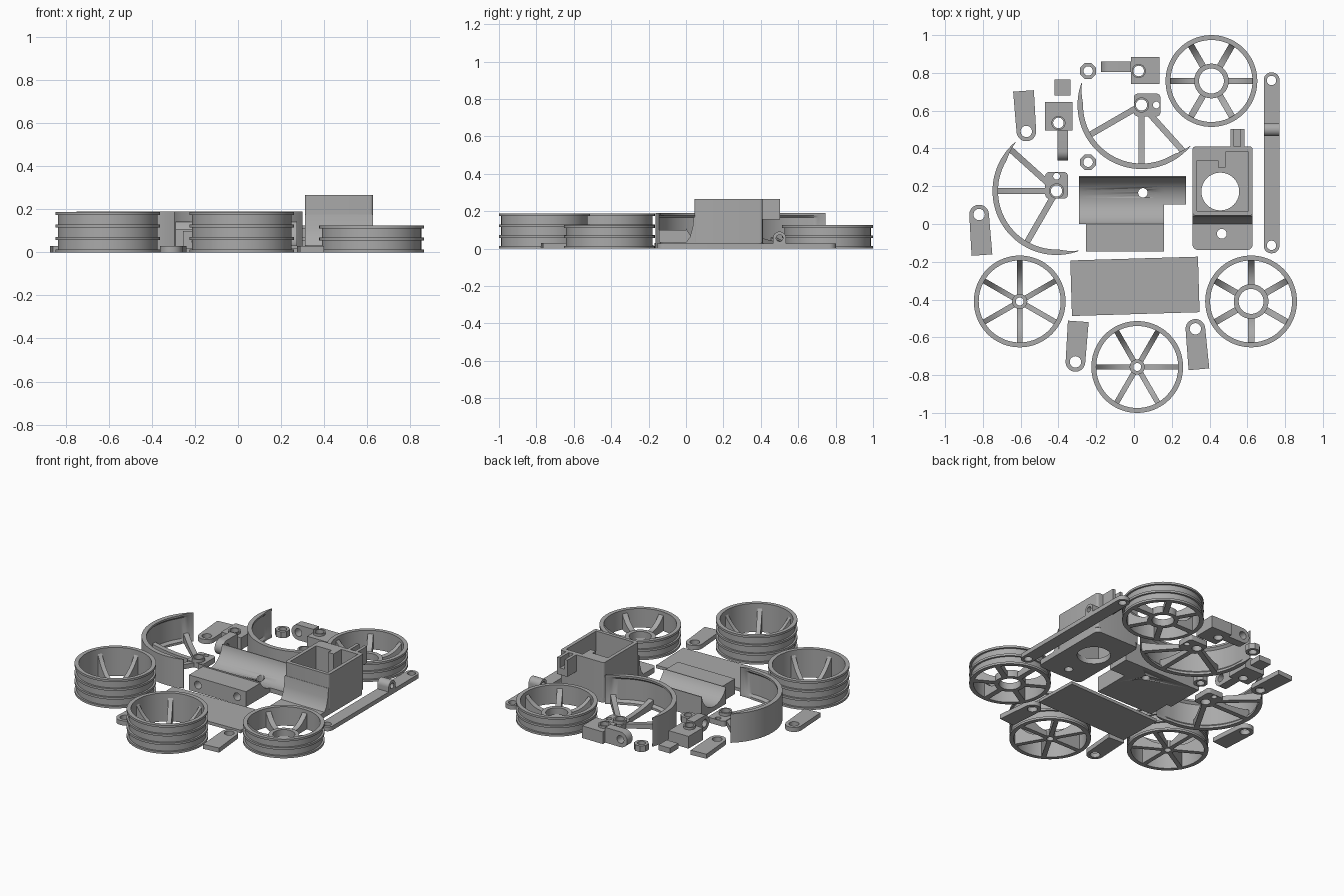
import bpy, bmesh
from math import sin, cos, pi, radians
from mathutils import Matrix

cube = bpy.data.objects.get("Cube")
if cube:
    bpy.data.objects.remove(cube)

grey = bpy.data.materials.new("plain grey")
grey.use_nodes = True
grey.diffuse_color = (0.4, 0.4, 0.4, 1)
grey.node_tree.nodes["Principled BSDF"].inputs["Base Color"].default_value = (0.4, 0.4, 0.4, 1)

# Profile planes: XZ extrudes along y, YZ extrudes along x, SWAP mirrors x and y
FLAT = Matrix.Identity(4)
XZ = Matrix(((1, 0, 0, 0), (0, 0, 1, 0), (0, 1, 0, 0), (0, 0, 0, 1)))
YZ = Matrix(((0, 0, 1, 0), (1, 0, 0, 0), (0, 1, 0, 0), (0, 0, 0, 1)))
SWAP = Matrix(((0, 1, 0, 0), (1, 0, 0, 0), (0, 0, 1, 0), (0, 0, 0, 1)))


def move(x, y, z=0):
    return Matrix.Translation((x, y, z))


def turn(degrees):
    return Matrix.Rotation(radians(degrees), 4, 'Z')


def finish(name, bm, matrix):
    bm.transform(matrix)
    bmesh.ops.recalc_face_normals(bm, faces=bm.faces[:])
    mesh = bpy.data.meshes.new(name)
    bm.to_mesh(mesh)
    bm.free()
    mesh.materials.append(grey)
    for p in mesh.polygons:
        p.use_smooth = True
    mesh.set_sharp_from_angle(angle=radians(30))
    ob = bpy.data.objects.new(name, mesh)
    bpy.context.collection.objects.link(ob)
    return ob


def prism(name, loops, a, b, matrix=FLAT):
    """Extrude an outline (first loop) with holes (other loops) from a to b."""
    bm = bmesh.new()
    rings, edges = [], ([], [])
    for loop in loops:
        pair = [[bm.verts.new((x, y, d)) for x, y in loop] for d in (a, b)]
        for ring, store in zip(pair, edges):
            store += [bm.edges.new((ring[i - 1], ring[i])) for i in range(len(ring))]
        rings.append(pair)
    for store in edges:
        bmesh.ops.triangle_fill(bm, use_beauty=True, edges=store, normal=(0, 0, 1))
    for low, high in rings:
        for i in range(len(low)):
            bm.faces.new((low[i - 1], low[i], high[i], high[i - 1]))
    return finish(name, bm, matrix)


def arc(x, y, r, start=0, end=360, n=24):
    """Points on an arc; a full circle leaves out the repeated last point."""
    count = n if end - start == 360 else n + 1
    angles = [radians(start + (end - start) * i / n) for i in range(count)]
    return [(x + r * cos(t), y + r * sin(t)) for t in angles]


def rect(x0, y0, x1, y1, r=0):
    if not r:
        return [(x0, y0), (x1, y0), (x1, y1), (x0, y1)]
    return (arc(x1 - r, y1 - r, r, 0, 90, 6) + arc(x0 + r, y1 - r, r, 90, 180, 6)
            + arc(x0 + r, y0 + r, r, 180, 270, 6) + arc(x1 - r, y0 + r, r, 270, 359.9, 6))


def lathe(name, profile, matrix, start=0, end=360, n=72, taper=0):
    """Sweep a closed (radius, z) profile about z; taper thins the two ends."""
    bm = bmesh.new()
    full = end - start == 360
    outer = max(r for r, z in profile)
    rows = []
    for i in range(n if full else n + 1):
        t = start + (end - start) * i / n
        k = min(1, 0.1 + min(t - start, end - t) / taper) if taper else 1
        rows.append([bm.verts.new(((outer - (outer - r) * k) * cos(radians(t)),
                                   (outer - (outer - r) * k) * sin(radians(t)), z))
                     for r, z in profile])
    m = len(profile)
    for i in range(0 if full else 1, len(rows)):
        for j in range(m):
            bm.faces.new((rows[i - 1][j - 1], rows[i - 1][j], rows[i][j], rows[i][j - 1]))
    if not full:
        bm.faces.new(rows[0])
        bm.faces.new(rows[-1])
    return finish(name, bm, matrix)


def spoke(name, r0, r1, low, high, width, matrix):
    """A flat-bottomed spoke whose top sweeps up to the rim."""
    top = [(r1 + (r0 - r1) * i / 10, low + (high - low) * (1 - i / 10) ** 2.5) for i in range(11)]
    prism(name, [[(r0, 0), (r1, 0)] + top], -width / 2, width / 2, matrix @ XZ)


# Wheels: ribbed rim, hub and six spokes
def wheel(name, x, y, height, ribs, hub, hole, first, width):
    at = move(x, y)
    rim, lip, gap = 0.243, 0.014, (height - 0.014) / (ribs - 1)
    profile = [(0.217, height), (0.217, 0)]
    for i in range(ribs):
        z = i * gap
        profile += [(rim, z), (rim, z + lip)]
        if i < ribs - 1:
            profile += [(0.231, z + lip), (0.231, z + gap)]
    lathe(name + "_rim", profile, at)
    prism(name + "_hub", [arc(0, 0, hub, 0, 360, 36), arc(0, 0, hole, 0, 360, 36)], 0, 0.045, at)
    for i in range(6):
        spoke(name + "_spoke", (hub + hole) / 2, 0.22, 0.035, height * 0.85, width,
              at @ turn(first + i * 60))


wheel("back_short_wheel", 0.41, 0.757, 0.125, 3, 0.092, 0.066, 0, 0.034)
wheel("right_short_wheel", 0.62, -0.41, 0.125, 3, 0.092, 0.066, 30, 0.034)
wheel("left_tall_wheel", -0.605, -0.41, 0.187, 4, 0.04, 0.021, 30, 0.028)
wheel("front_tall_wheel", 0.017, -0.757, 0.187, 4, 0.04, 0.021, 0, 0.028)


# Curved guards: channel-shaped arc on three spokes
def guard(name, at):
    lathe(name + "_arc", [(0.339, 0), (0.339, 0.19), (0.31, 0.19), (0.31, 0.178),
                          (0.325, 0.165), (0.325, 0.03), (0.31, 0.015), (0.31, 0)],
          at, 160, 320, 48, 20)
    holes = [arc(0, 0, 0.03), arc(0.078, 0, 0.018)]
    prism(name + "_plate", [rect(-0.04, -0.06, 0.1, 0.06, 0.02)] + holes, 0, 0.035, at)
    prism(name + "_boss", [arc(0, 0, 0.04), arc(0, 0, 0.03)], 0.03, 0.055, at)
    for angle in (210, 270, 312):
        spoke(name + "_spoke", 0.036, 0.33, 0.03, 0.06, 0.032, at @ turn(angle))


guard("back_guard", move(0.04, 0.63))
guard("left_guard", move(-0.41, 0.175) @ SWAP)


# Pivot brackets: block with a bored boss and a rounded arm
def bracket(name, at):
    prism(name + "_block", [rect(-0.04, -0.07, 0.11, 0.075), arc(0, 0, 0.028)], 0, 0.08, at)
    prism(name + "_boss", [arc(0, 0, 0.037), arc(0, 0, 0.028)], 0.075, 0.095, at)
    arm = [(-0.04, 0), (-0.04, 0.1)] + arc(-0.15, 0.05, 0.05, 90, 270, 16)
    prism(name + "_arm", [arm, arc(-0.15, 0.05, 0.025)], -0.005, 0.05, at @ XZ)


bracket("back_bracket", move(0.025, 0.81))
bracket("left_bracket", move(-0.4, 0.535) @ SWAP)

# Eight-sided collars and a loose block
for y in (0.81, 0.327):
    prism("collar", [arc(-0.243, y, 0.045, 22.5, 382.5, 8), arc(-0.243, y, 0.025)], 0, 0.04)
prism("loose_block", [rect(-0.42, 0.68, -0.335, 0.765)], 0, 0.035)

# Four links, each round at one end and square at the other
for x, y, angle in ((-0.57, 0.49, 94), (-0.82, 0.05, 274), (-0.31, -0.73, 86), (0.325, -0.555, 275)):
    outline = arc(0, 0, 0.052, 90, 270, 16) + [(0.215, -0.055), (0.215, 0.055)]
    prism("link", [outline, arc(0, 0, 0.03)], 0, 0.03, move(x, y) @ turn(angle))

# Flat cover plate
prism("cover_plate", [rect(-0.338, -0.147, 0.338, 0.147)], 0, 0.02, move(0.005, -0.33) @ turn(1.7))

# Long tie bar with a bored lug
prism("tie_bar", [rect(0.687, -0.155, 0.77, 0.802, 0.038), arc(0.728, 0.76, 0.025),
                  arc(0.728, -0.113, 0.025)], 0, 0.028)
prism("tie_bar_lug", [[(0.465, 0.02), (0.535, 0.02)] + arc(0.5, 0.056, 0.035, 0, 180, 16),
                      arc(0.5, 0.056, 0.018)], 0.687, 0.77, YZ)

# Open housing: base, walls, concave front foot and slotted lug
prism("housing_base", [rect(0.31, -0.138, 0.628, 0.41, 0.03), arc(0.457, 0.172, 0.1, 0, 360, 40),
                       arc(0.465, -0.052, 0.026)], 0, 0.035)
inside = [(0.333, 0.068), (0.605, 0.068), (0.605, 0.38), (0.485, 0.38),
          (0.485, 0.3), (0.445, 0.3), (0.445, 0.335), (0.333, 0.335)]
prism("housing_walls", [rect(0.31, 0.045, 0.628, 0.41, 0.015), inside], 0.03, 0.265)
foot = [(0.05, 0.03), (0.05, 0.175), (0.043, 0.175), (0.035, 0.11), (0.02, 0.06), (0, 0.034)]
prism("housing_foot", [foot], 0.31, 0.628, YZ)
lug = [(0.51, 0.155), (0.585, 0.155), (0.585, 0.265), (0.565, 0.265), (0.565, 0.2),
       (0.53, 0.2), (0.53, 0.265), (0.51, 0.265)]
prism("housing_lug", [lug], 0.4, 0.503, XZ)

# Cradle: bored front beam and a concave trough with a side extension
prism("cradle_beam", [rect(-0.255, 0, 0.16, 0.1), arc(-0.19, 0.05, 0.025), arc(0.095, 0.05, 0.025)],
      -0.145, 0.003, XZ)
trough = arc(0.12, 0.16, 0.13, 203, 352, 24) + [(0.255, 0.142), (0.255, 0), (0, 0)]
body = prism("cradle_trough", [trough], -0.29, 0.16, YZ)
side = arc(0.12, 0.16, 0.13, 263, 352, 16) + [(0.255, 0.142), (0.255, 0), (0.105, 0)]
prism("cradle_extension", [side], 0.16, 0.275, YZ)
cutter = prism("bore_cutter", [arc(0.047, 0.165, 0.025)], -0.05, 0.2)
cutter.hide_render = True
cutter.hide_viewport = True
bore = body.modifiers.new("bore", 'BOOLEAN')
bore.operation = 'DIFFERENCE'
bore.object = cutter
